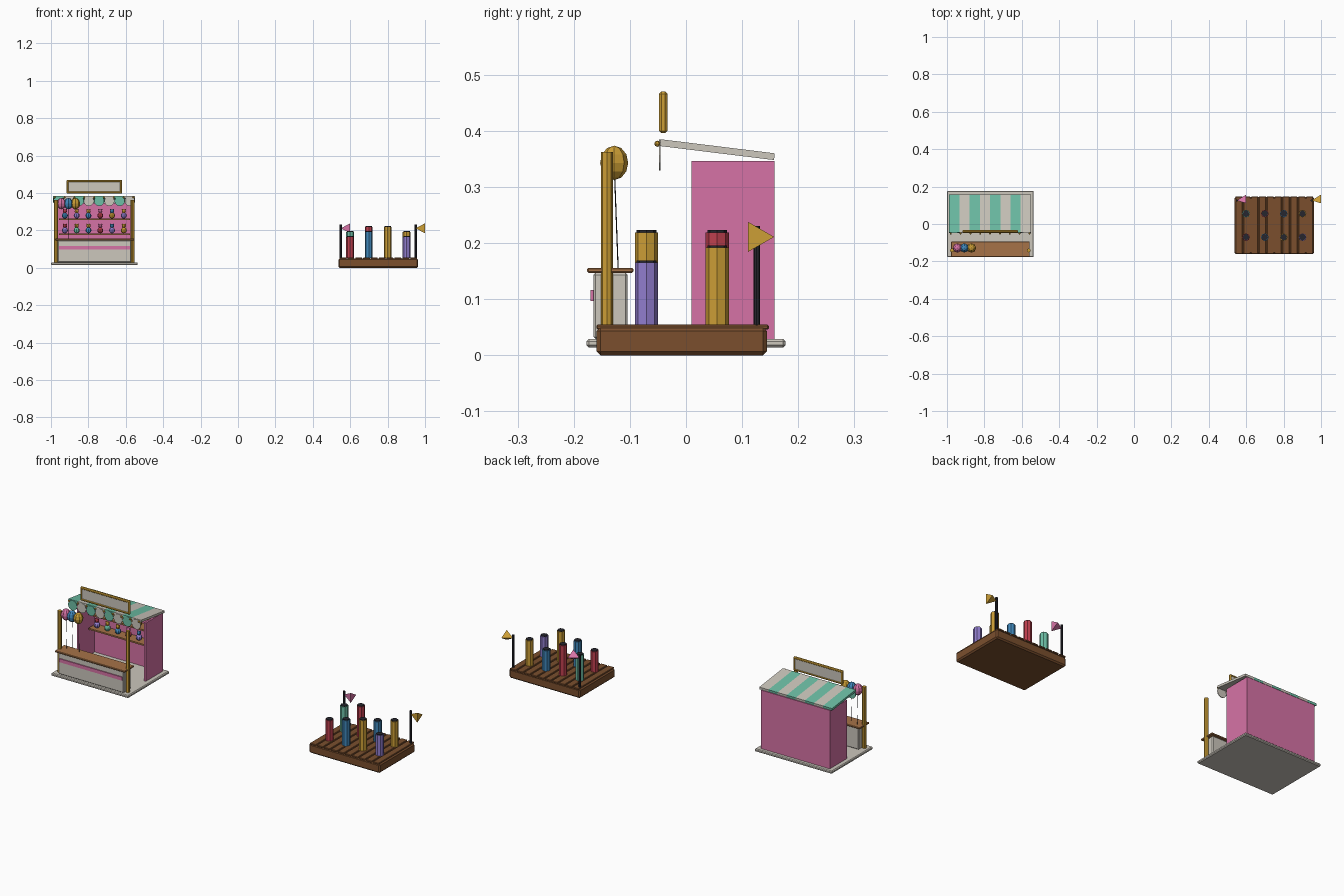
import bpy, bmesh, math
from mathutils import Vector

if "Cube" in bpy.data.objects:
    bpy.data.objects.remove(bpy.data.objects["Cube"])


def lin(c):
    return tuple(v / 12.92 if v < 0.04 else ((v + 0.055) / 1.055) ** 2.4 for v in c) + (1,)


PALETTE = {
    "cream": (0.80, 0.78, 0.74), "pink": (0.84, 0.45, 0.65), "mint": (0.43, 0.75, 0.65),
    "gold": (0.80, 0.62, 0.21), "dark_wood": (0.48, 0.31, 0.18), "light_wood": (0.65, 0.45, 0.28),
    "red": (0.75, 0.25, 0.31), "blue": (0.25, 0.53, 0.73), "violet": (0.57, 0.49, 0.81),
    "charcoal": (0.15, 0.15, 0.18)}
MATS = {}
for key, col in PALETTE.items():
    MATS[key] = bpy.data.materials.new(key)
    MATS[key].diffuse_color = lin(col)


def finish(name, bm, mat):
    bmesh.ops.recalc_face_normals(bm, faces=bm.faces[:])
    me = bpy.data.meshes.new(name)
    bm.to_mesh(me)
    bm.free()
    me.materials.append(MATS[mat])
    ob = bpy.data.objects.new(name, me)
    bpy.context.collection.objects.link(ob)
    return ob


def box(name, x0, x1, y0, y1, z0, z1, mat, bevel=0):
    bm = bmesh.new()
    bmesh.ops.create_cube(bm, size=1)
    for v in bm.verts:
        v.co = Vector(((x0 + x1) / 2 + v.co.x * (x1 - x0), (y0 + y1) / 2 + v.co.y * (y1 - y0),
                       (z0 + z1) / 2 + v.co.z * (z1 - z0)))
    ob = finish(name, bm, mat)
    if bevel:
        m = ob.modifiers.new("bevel", "BEVEL")
        m.width = bevel
        m.segments = 1
    return ob


def rod(name, a, b, r, mat, sides=8, r2=None):
    a, b = Vector(a), Vector(b)
    bm = bmesh.new()
    bmesh.ops.create_cone(bm, cap_ends=True, segments=sides, radius1=r,
                          radius2=r if r2 is None else r2, depth=(b - a).length)
    q = Vector((0, 0, 1)).rotation_difference((b - a).normalized())
    for v in bm.verts:
        v.co = q @ v.co + (a + b) / 2
    return finish(name, bm, mat)


def ball(name, c, r, mat, stretch=1, u=8, w=6):
    bm = bmesh.new()
    bmesh.ops.create_uvsphere(bm, u_segments=u, v_segments=w, radius=r)
    for v in bm.verts:
        v.co = Vector((v.co.x, v.co.y, v.co.z * stretch)) + Vector(c)
    return finish(name, bm, mat)


def prism(name, profile, x0, x1, mat):
    """Extrude a (y, z) profile along x."""
    bm = bmesh.new()
    f = bm.faces.new([bm.verts.new((x0, y, z)) for y, z in profile])
    ext = bmesh.ops.extrude_face_region(bm, geom=[f])["geom"]
    for v in ext:
        if isinstance(v, bmesh.types.BMVert):
            v.co.x = x1
    return finish(name, bm, mat)


# ---------- Booth ----------
CX = -0.768
box("booth_floor", -1.0, -0.536, -0.177, 0.177, 0.014, 0.029, "cream", 0.004)
box("back_wall", CX - 0.207, CX + 0.207, 0.147, 0.158, 0.029, 0.346, "pink")
for s in (-1, 1):
    xo, xi = CX + s * 0.207, CX + s * 0.197
    box("side_wall", min(xo, xi), max(xo, xi), 0.01, 0.147, 0.029, 0.346, "pink")
    px = CX + s * 0.205
    rod("front_post", (px, -0.141, 0.029), (px, -0.141, 0.362), 0.0105, "gold")

# Counter with trim stripe
box("counter_body", CX - 0.197, CX + 0.197, -0.165, -0.104, 0.029, 0.147, "cream", 0.004)
box("counter_top", CX - 0.21, CX + 0.21, -0.176, -0.094, 0.147, 0.156, "light_wood", 0.002)
box("counter_stripe", CX - 0.19, CX + 0.19, -0.170, -0.1645, 0.097, 0.116, "pink")

# Striped awning roof, scalloped edge and bulbs
n, rx0, rx1 = 8, -0.988, -0.551
w = (rx1 - rx0) / n
slab = [(-0.047, 0.373), (-0.045, 0.385), (0.158, 0.360), (0.157, 0.348)]
for i in range(n):
    col = "cream" if i % 2 else "mint"
    x = rx0 + i * w
    prism("awning_stripe", slab, x, x + w, col)
    rod("awning_scallop", (x + w / 2, -0.0485, 0.357), (x + w / 2, -0.0455, 0.357),
        w / 2, col, 12)
for i in range(n + 1):
    ball("awning_bulb", (rx0 + 0.008 + i * (rx1 - rx0 - 0.016) / n, -0.051, 0.377),
         0.0055, "gold", 1, 6, 4)

# Sign board with gold frame
sx0, sx1, sz0, sz1 = -0.917, -0.619, 0.396, 0.470
box("sign_panel", sx0 + 0.006, sx1 - 0.006, -0.045, -0.035, sz0 + 0.006, sz1 - 0.006, "cream")
for z in (sz0, sz1 - 0.012):
    box("sign_rail", sx0, sx1, -0.048, -0.033, z, z + 0.012, "gold", 0.004)
for x in (sx0, sx1 - 0.012):
    box("sign_stile", x, x + 0.012, -0.048, -0.033, sz0 + 0.004, sz1 - 0.004, "gold", 0.004)

# Shelves with prize dolls
rows = [(0.184, ("violet", "mint", "blue", "red", "violet", "gold")),
        (0.263, ("blue", "violet", "blue", "red", "gold", "violet"))]
heads = ("red", "gold", "gold", "pink", "blue", "gold")
for z, cols in rows:
    box("prize_shelf", CX - 0.19, CX + 0.19, 0.085, 0.147, z - 0.008, z, "light_wood")
    for i, col in enumerate(cols):
        x = CX + (i - 2.5) * 0.063
        ball("doll_body", (x, 0.112, z + 0.016), 0.016, col)
        ball("doll_head", (x, 0.112, z + 0.039), 0.011, heads[i])
        for s in (-1, 1):
            ball("doll_ear", (x + s * 0.008, 0.112, z + 0.048), 0.004, heads[i], 1, 6, 4)

# Balloons tied to the counter
for x, col in ((-0.944, "pink"), (-0.907, "blue"), (-0.869, "gold")):
    ball("balloon", (x, -0.128, 0.343), 0.025, col, 1.22)
    rod("balloon_string", (x, -0.121, 0.156), (x, -0.127, 0.315), 0.001, "charcoal", 4)

# ---------- Launch platform ----------
PX, PY = 0.75, -0.0075
box("platform_base", PX - 0.213, PX + 0.213, PY - 0.152, PY + 0.152, 0, 0.050, "dark_wood", 0.007)
planks = 10
pw = 0.42 / planks
for i in range(planks):
    x = PX - 0.21 + i * pw
    box("deck_plank", x + 0.003, x + pw - 0.003, PY - 0.152, PY + 0.155, 0.046, 0.0545,
        "dark_wood", 0.002)

# Tubes in two rows, heights stepping by position
tubes = (("red", "blue", "gold", "violet"), ("mint", "red", "blue", "gold"))
for j, row in enumerate(tubes):
    for i, col in enumerate(row):
        x, y = PX + (i - 1.5) * 0.1007, PY + (j - 0.5) * 0.126
        top = 0.165 + 0.027 * ((i + j) % 3)
        rod("launch_tube", (x, y, 0.053), (x, y, top), 0.0207, col)
        rod("tube_cap", (x, y, top - 0.002), (x, y, top + 0.004), 0.0175, "charcoal")

# Corner poles with three-sided pennants
for s, col in ((-1, "pink"), (1, "gold")):
    x, y = PX + s * 0.2, 0.126
    rod("flag_pole", (x, y, 0.05), (x, y, 0.230), 0.006, "charcoal")
    bm = bmesh.new()
    tip = bm.verts.new((x, y, 0.211))
    base = [bm.verts.new((x + 0.05, y + 0.031 * math.cos(k * math.tau / 3),
                          0.211 + 0.031 * math.sin(k * math.tau / 3))) for k in range(3)]
    bm.faces.new(base)
    for k in range(3):
        bm.faces.new((tip, base[k], base[(k + 1) % 3]))
    finish("pennant", bm, col)

for m in bpy.data.materials:
    if m.users and not m.is_grease_pencil:
        m.use_nodes = True
        m.node_tree.nodes["Principled BSDF"].inputs["Base Color"].default_value = m.diffuse_color
